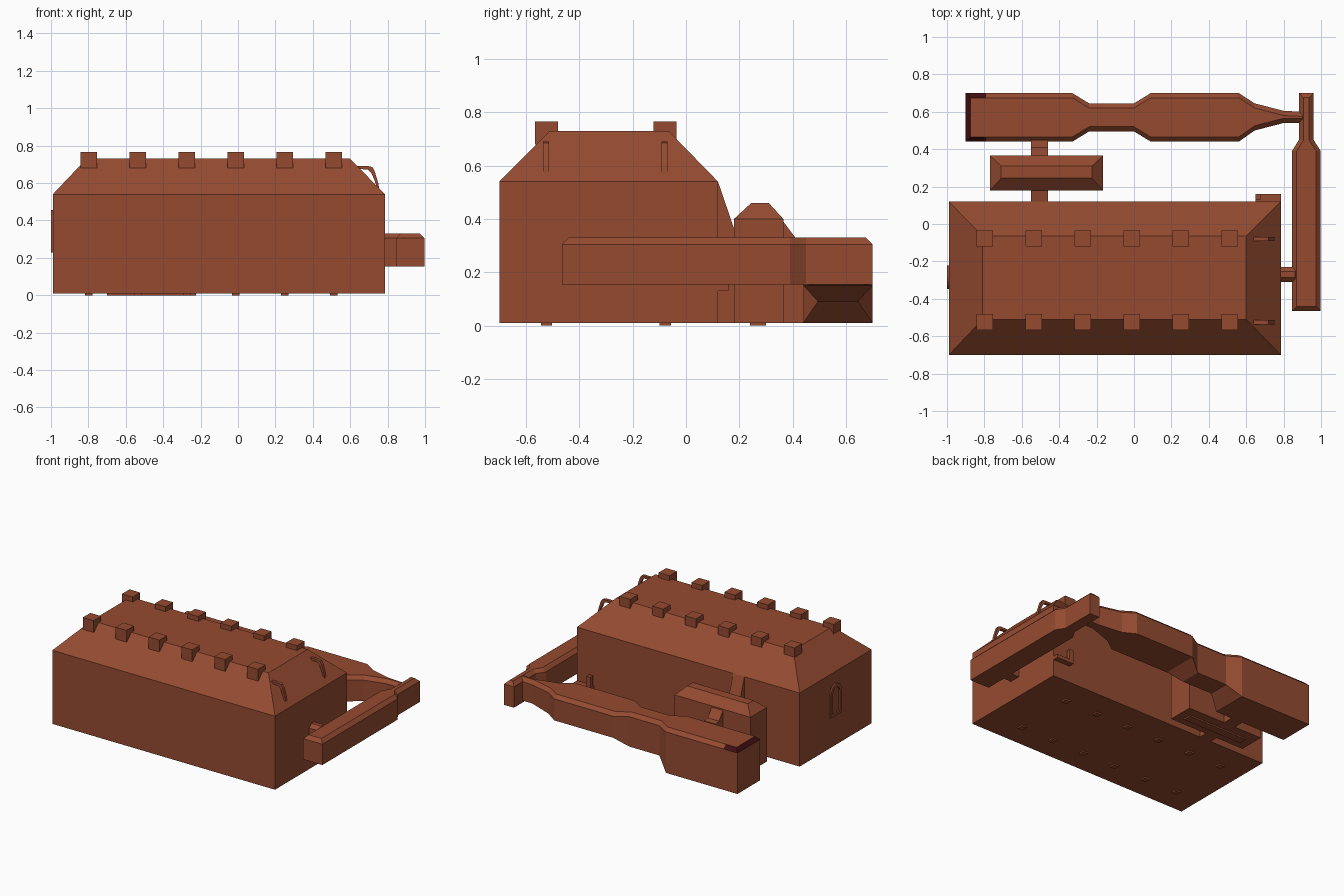
import bpy, bmesh, math

if "Cube" in bpy.data.objects:
    bpy.data.objects.remove(bpy.data.objects["Cube"])


def material(name, rgb):
    m = bpy.data.materials.new(name)
    m.diffuse_color = (*rgb, 1)
    m.use_nodes = True
    m.node_tree.nodes["Principled BSDF"].inputs["Base Color"].default_value = m.diffuse_color
    return m


BRICK = material("brick_brown", (0.30, 0.070, 0.030))
DARK = material("dark_maroon", (0.05, 0.004, 0.006))


def finish(name, bm):
    bmesh.ops.remove_doubles(bm, verts=bm.verts, dist=1e-5)
    bmesh.ops.recalc_face_normals(bm, faces=bm.faces)
    me = bpy.data.meshes.new(name)
    bm.to_mesh(me)
    bm.free()
    me.materials.append(BRICK)
    ob = bpy.data.objects.new(name, me)
    bpy.context.collection.objects.link(ob)
    return ob


def loft(name, rings):
    """Skin equal-length rings of points and cap both ends."""
    bm = bmesh.new()
    rows = [[bm.verts.new(p) for p in r] for r in rings]
    for a, b in zip(rows, rows[1:]):
        for i in range(len(a)):
            j = (i + 1) % len(a)
            bm.faces.new((a[i], a[j], b[j], b[i]))
    bm.faces.new(rows[0])
    bm.faces.new(rows[-1][::-1])
    bmesh.ops.dissolve_degenerate(bm, edges=bm.edges, dist=1e-5)
    return finish(name, bm)


def box(name, x0, x1, y0, y1, z0, z1):
    rect = [(x0, y0), (x1, y0), (x1, y1), (x0, y1)]
    return loft(name, [[(x, y, z) for x, y in rect] for z in (z0, z1)])


def hip_block(name, x0, x1, y0, y1, z0, z1, tx0, tx1, ty0, ty1, zt):
    """Box with a flat-topped hip roof."""
    base = [(x0, y0), (x1, y0), (x1, y1), (x0, y1)]
    top = [(tx0, ty0), (tx1, ty0), (tx1, ty1), (tx0, ty1)]
    return loft(name, [[(*p, z0) for p in base], [(*p, z1) for p in base],
                       [(*p, zt) for p in top]])


def gallery(name, stations, axis, c=0.025, zt=0.33):
    """Long wing with chamfered top; station = (position, low side, high side, bottom)."""
    rings = []
    for k, (t, lo, hi, zb) in enumerate(stations):
        end = k in (0, len(stations) - 1)
        i, z = (0, zt - c) if end else (c, zt)
        pts = [(lo, zb), (hi, zb), (hi, zt - c), (hi - i, z), (lo + i, z), (lo, zt - c)]
        rings.append([(t, s, h) if axis == 'x' else (s, t, h) for s, h in pts])
    return loft(name, rings)


def prism_yz(name, x0, x1, pts):
    return loft(name, [[(x, y, z) for y, z in pts] for x in (x0, x1)])


# Main hall and its roof blocks with matching feet
hip_block("main_hall", -0.99, 0.785, -0.70, 0.12, 0.01, 0.54,
          -0.81, 0.60, -0.51, -0.065, 0.73)
for i in range(6):
    x = -0.798 + i * 0.262
    for y in (-0.523, -0.078):
        box("roof_block", x - 0.043, x + 0.043, y - 0.043, y + 0.043, 0.68, 0.765)
        box("foot", x - 0.02, x + 0.02, y - 0.021, y + 0.021, 0, 0.012)

# Curved hooks on the right roof slope
hook = [(0.63, 0.69), (0.70, 0.69), (0.718, 0.685), (0.73, 0.665), (0.75, 0.60),
        (0.755, 0.57), (0.742, 0.58), (0.728, 0.62), (0.712, 0.655), (0.695, 0.672),
        (0.65, 0.675)]
for y in (-0.525, -0.08):
    loft("roof_hook", [[(x, yy, z) for x, z in hook] for yy in (y - 0.011, y + 0.011)])

# Arched window frame on the left wall


def arch(r, z0, zc):
    return [(-0.285 + r, z0)] + [
        (-0.285 + r * math.cos(a * math.pi / 8), zc + r * math.sin(a * math.pi / 8))
        for a in range(9)] + [(-0.285 - r, z0)]


outer, inner = arch(0.062, 0.235, 0.393), arch(0.038, 0.235, 0.393)
bm = bmesh.new()
grid = [[bm.verts.new((x, y, z)) for y, z in p]
        for x, p in ((-0.985, outer), (-1.0, outer), (-1.0, inner), (-0.985, inner))]
for k in range(4):
    a, b = grid[k], grid[(k + 1) % 4]
    for i in range(len(a) - 1):
        bm.faces.new((a[i], a[i + 1], b[i + 1], b[i]))
for i in (0, -1):
    bm.faces.new([row[i] for row in grid])
finish("window_frame", bm)
box("window_sill", -1.0, -0.985, -0.347, -0.223, 0.228, 0.245)

# Small ledge and post on the back wall
box("back_ledge", 0.65, 0.785, 0.11, 0.16, 0.13, 0.155)
box("back_post", 0.65, 0.68, 0.13, 0.16, 0.15, 0.23)

# Small middle block with its base strip
hip_block("middle_block", -0.77, -0.165, 0.18, 0.365, 0.01, 0.40,
          -0.71, -0.225, 0.245, 0.31, 0.46)
box("base_strip", -0.70, -0.225, 0.24, 0.30, 0, 0.012)

# Sloped links joining hall, middle block and rear wing
prism_yz("hall_link", -0.55, -0.46, [(0.10, 0.01), (0.19, 0.01), (0.19, 0.335), (0.12, 0.54),
                                     (0.10, 0.54)])
prism_yz("rear_link", -0.55, -0.46, [(0.355, 0.01), (0.45, 0.01), (0.45, 0.325), (0.41, 0.33),
                                     (0.365, 0.39), (0.355, 0.39)])

# Rear wing, waisted, tapering to the right; maroon bevel at its left end
rear = gallery("rear_wing", [
    (-0.90, 0.44, 0.70, 0.01), (-0.875, 0.44, 0.70, 0.01), (-0.79, 0.44, 0.70, 0.01),
    (-0.33, 0.44, 0.70, 0.01), (-0.24, 0.495, 0.645, 0.09), (0.0, 0.495, 0.645, 0.09),
    (0.09, 0.44, 0.70, 0.15), (0.56, 0.44, 0.70, 0.15), (0.645, 0.50, 0.645, 0.155),
    (0.80, 0.54, 0.605, 0.17), (0.90, 0.54, 0.60, 0.17), (0.92, 0.54, 0.60, 0.17)], 'x')
rear.data.materials.append(DARK)
for f in rear.data.polygons:
    if f.center.x < -0.79 and 0.2 < f.normal.z < 0.95:
        f.material_index = 1

# Side wing with narrow rear neck, and the link to the hall
gallery("side_wing", [
    (-0.465, 0.845, 0.998, 0.155), (-0.44, 0.845, 0.998, 0.155), (0.39, 0.845, 0.998, 0.155),
    (0.45, 0.882, 0.96, 0.155), (0.675, 0.882, 0.96, 0.155), (0.70, 0.882, 0.96, 0.155)], 'y')
gallery("side_link", [(0.76, -0.31, -0.23, 0.155), (0.78, -0.31, -0.23, 0.155),
                      (0.86, -0.31, -0.23, 0.155), (0.88, -0.31, -0.23, 0.155)], 'x')
